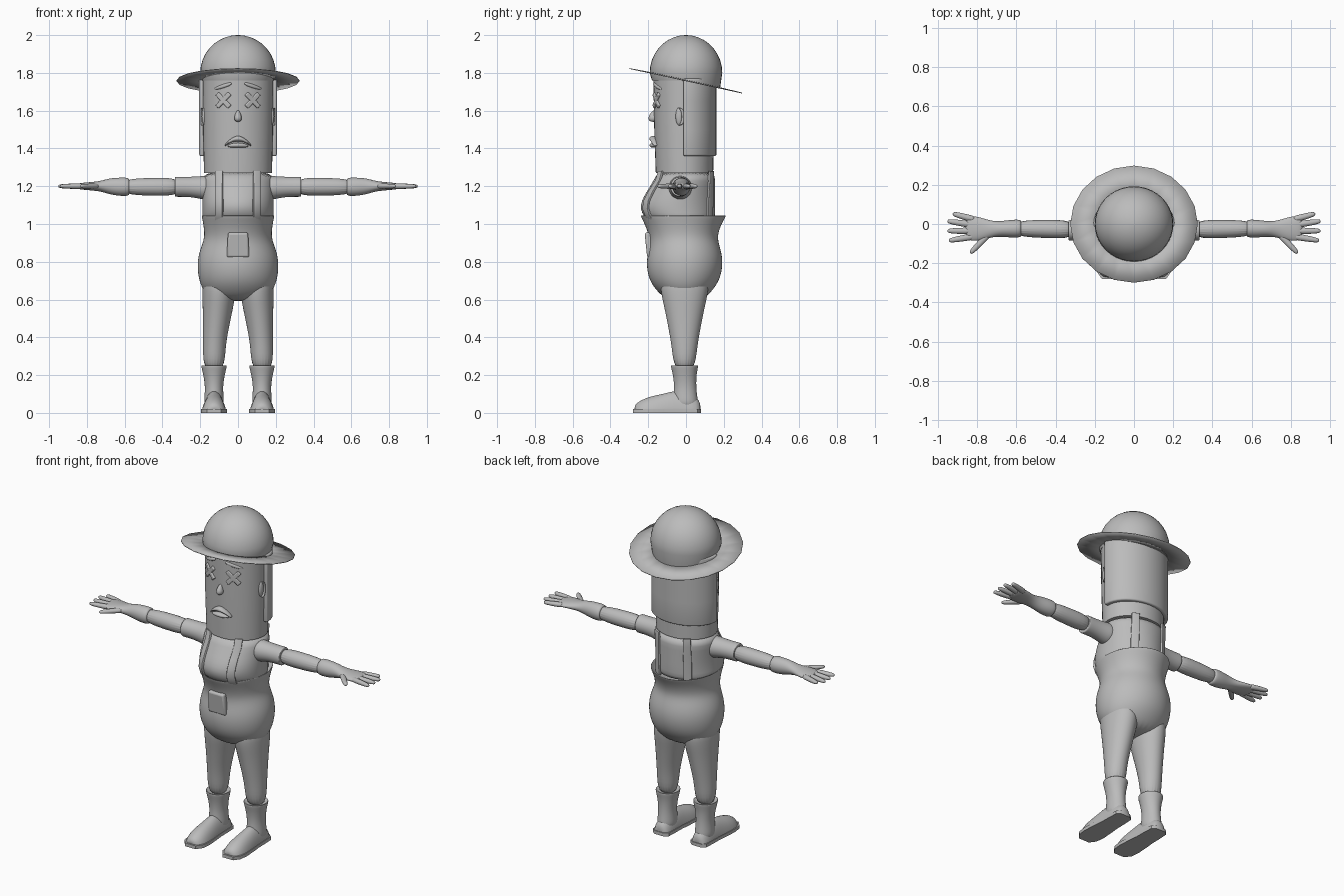
import bpy, bmesh
from math import sin, cos, pi, sqrt, radians
from mathutils import Vector, Matrix

old = bpy.data.objects.get("Cube")
if old:
    bpy.data.objects.remove(old)

GREY = (0.5, 0.5, 0.5, 1)
grey = bpy.data.materials.new("plain grey")
grey.use_nodes = True
grey.diffuse_color = GREY
grey.node_tree.nodes["Principled BSDF"].inputs["Base Color"].default_value = GREY


def finish(name, bm, mirror=False, subsurf=0, bevel=0, thickness=0, angle=40):
    bmesh.ops.recalc_face_normals(bm, faces=bm.faces)
    mesh = bpy.data.meshes.new(name)
    bm.to_mesh(mesh)
    bm.free()
    mesh.materials.append(grey)
    obj = bpy.data.objects.new(name, mesh)
    bpy.context.collection.objects.link(obj)
    bpy.ops.object.select_all(action='DESELECT')
    obj.select_set(True)
    bpy.context.view_layer.objects.active = obj
    bpy.ops.object.shade_smooth_by_angle(angle=radians(180 if subsurf else angle))
    if thickness:
        mod = obj.modifiers.new("Thickness", 'SOLIDIFY')
        mod.thickness = thickness
        mod.offset = 0
    if bevel:
        mod = obj.modifiers.new("Bevel", 'BEVEL')
        mod.width = bevel
        mod.segments = 3
    if subsurf:
        mod = obj.modifiers.new("Smooth", 'SUBSURF')
        mod.levels = mod.render_levels = subsurf
    if mirror:
        mod = obj.modifiers.new("Mirror", 'MIRROR')
        mod.use_mirror_merge = False
    return obj


def loft(name, rings, axis='Z', sides=20, caps=True, subsurf=2, **kw):
    """Skin of ellipses; each ring is (x, y, z, first radius, second radius)."""
    if axis == 'Z':
        u, v = Vector((1, 0, 0)), Vector((0, 1, 0))
    elif axis == 'X':
        u, v = Vector((0, 1, 0)), Vector((0, 0, 1))
    elif axis == 'Y':
        u, v = Vector((1, 0, 0)), Vector((0, 0, 1))
    else:
        v = Vector((0, 0, 1))
        u = v.cross(axis).normalized()
    bm = bmesh.new()
    loops = []
    for x, y, z, ru, rv in rings:
        c = Vector((x, y, z))
        loops.append([bm.verts.new(c + u * ru * cos(2 * pi * i / sides)
                                   + v * rv * sin(2 * pi * i / sides)) for i in range(sides)])
    for a, b in zip(loops, loops[1:]):
        for i in range(sides):
            j = (i + 1) % sides
            bm.faces.new((a[i], a[j], b[j], b[i]))
    if caps:
        bm.faces.new(loops[0])
        bm.faces.new(loops[-1])
    return finish(name, bm, subsurf=subsurf, **kw)


def sheet(name, rows, thickness, bevel, **kw):
    """Grid of points given a thickness."""
    bm = bmesh.new()
    grid = [[bm.verts.new(p) for p in row] for row in rows]
    for a, b in zip(grid, grid[1:]):
        for i in range(len(a) - 1):
            bm.faces.new((a[i], a[i + 1], b[i + 1], b[i]))
    return finish(name, bm, thickness=thickness, bevel=bevel, **kw)


def box(name, bm, place, size):
    bmesh.ops.create_cube(bm, size=1, matrix=place @ Matrix.Diagonal((*size, 1)))


def ball(name, centre, radii, **kw):
    bm = bmesh.new()
    bmesh.ops.create_uvsphere(bm, u_segments=20, v_segments=12, radius=1,
                              matrix=Matrix.Translation(centre) @ Matrix.Diagonal((*radii, 1)))
    return finish(name, bm, angle=180, **kw)


def face_y(x):
    return -0.01 - 0.157 * sqrt(max(0, 1 - (x / 0.185) ** 2))


# Helmet: dome with a lower edge that dips at the back, and a tilted brim
rings = [(0, 0, 1.76, 0.19, 0.18), (0, 0, 1.8, 0.2, 0.192)]
rings += [(0, 0, 1.8 + 0.2 * sin(a), 0.2 * cos(a), 0.192 * cos(a))
          for a in (radians(d) for d in range(10, 90, 10))]
rings.append((0, 0, 2, 0.005, 0.005))
dome = loft("helmet_dome", rings, sides=40, subsurf=0, angle=60)
for vert in dome.data.vertices:
    if vert.co.z < 1.77 and vert.co.y > 0:
        vert.co.z -= 0.24 * vert.co.y
brim = loft("helmet_brim", [(0, 0, 0, 0.165, 0.16), (0, 0, -0.004, 0.325, 0.305)],
            caps=False, subsurf=0, thickness=0.004)
brim.location = (0, 0, 1.762)
brim.rotation_euler = (radians(-12.3), 0, 0)

# Head and the shell of hair around its back
loft("head", [(0, -0.008, 1.27, 0.18, 0.152), (0, -0.01, 1.5, 0.185, 0.158),
              (0, -0.01, 1.78, 0.187, 0.163)], sides=40, subsurf=0)
arc = [pi * (i / 24 * 1.06 - 0.03) for i in range(25)]
sheet("hair", [[(0.191 * cos(a), 0.146 * sin(a), z) for a in arc] for z in (1.36, 1.5, 1.65, 1.77)],
      0.03, 0.009)

# Crossed eyes and sloping brows
bm = bmesh.new()
spot = Matrix.Translation((0.077, face_y(0.077) - 0.002, 1.655)) @ Matrix.Rotation(radians(22), 4, 'Z')
for tilt in (-45, 45):
    box("bar", bm, spot @ Matrix.Rotation(radians(tilt), 4, 'Y'), (0.1, 0.018, 0.025))
finish("crossed_eye", bm, mirror=True, bevel=0.005)
loft("eyebrow", [(x, face_y(x) - 0.002, 1.755 - 0.32 * x, 0.011, r)
                 for x, r in ((0.032, 0.008), (0.06, 0.012), (0.09, 0.012), (0.128, 0.007))],
     axis='X', sides=10, mirror=True)

# Nose, lips and ears
loft("nose", [(0, -0.168, 1.602, 0.006, 0.006), (0, -0.172, 1.585, 0.014, 0.018),
              (0, -0.175, 1.56, 0.024, 0.029), (0, -0.174, 1.54, 0.014, 0.018)], sides=12)
steps = [i / 5 for i in range(-5, 6)]
loft("upper_lip", [(0.07 * t, face_y(0.07 * t) - 0.006, 1.452 - 0.037 * t * t,
                    0.022 - 0.012 * t * t, 0.016 - 0.01 * abs(t)) for t in steps], axis='X', sides=12)
loft("lower_lip", [(0.055 * t, face_y(0.055 * t) - 0.006, 1.417 - 0.004 * t * t,
                    0.021 - 0.012 * t * t, 0.014 - 0.009 * t * t) for t in steps], axis='X', sides=12)
ball("ear", (0.178, -0.035, 1.57), (0.014, 0.02, 0.05), mirror=True)
loft("ear_rim", [(0.188, -0.036 + 0.022 * cos(a), 1.568 + 0.046 * sin(a), 0.009, 0.009)
                 for a in (pi * i / 8 - pi / 2 for i in range(9))],
     axis='Z', sides=8, mirror=True, subsurf=1)

# Shirt with a bulging belly: height, front, back
belly = [(1.0, -0.19, 0.15), (1.04, -0.225, 0.153), (1.08, -0.242, 0.155), (1.12, -0.237, 0.155),
         (1.17, -0.21, 0.155), (1.23, -0.17, 0.155), (1.28, -0.155, 0.155)]
loft("shirt", [(0, (f + b) / 2, z, 0.188, (b - f) / 2) for z, f, b in belly], sides=40, subsurf=1)

# Braces that follow the shirt, front and back
for name, side in (("front_brace", -1), ("back_brace", 1)):
    rows = []
    for z, f, b in belly:
        rows.append([(x, (f + b) / 2 + side * ((b - f) / 2 * sqrt(1 - (x / 0.188) ** 2) + 0.003), z)
                     for x in (0.08, 0.093, 0.106, 0.119)])
    sheet(name, rows, 0.014, 0.003, mirror=True)

# Trousers: flared waistband, seat and legs
waist = [(0.99, -0.19, 0.15, 0.165), (1.042, -0.232, 0.205, 0.187), (1.046, -0.24, 0.213, 0.193),
         (1.038, -0.24, 0.212, 0.193), (0.99, -0.215, 0.183, 0.183), (0.93, -0.195, 0.166, 0.177),
         (0.88, -0.197, 0.18, 0.196), (0.83, -0.207, 0.193, 0.212), (0.77, -0.21, 0.195, 0.217),
         (0.7, -0.195, 0.178, 0.208), (0.64, -0.152, 0.135, 0.182), (0.59, -0.09, 0.08, 0.12)]
loft("trouser_seat", [(0, (f + b) / 2, z, w, (b - f) / 2) for z, f, b, w in waist], sides=28)
loft("trouser_leg", [(0.1, -0.008, 0.74, 0.085, 0.13), (0.1, -0.008, 0.64, 0.09, 0.128),
                     (0.106, -0.008, 0.56, 0.082, 0.108), (0.117, -0.008, 0.45, 0.069, 0.086),
                     (0.126, -0.008, 0.35, 0.06, 0.068), (0.128, -0.008, 0.22, 0.057, 0.055)], mirror=True)
bm = bmesh.new()
box("flap", bm, Matrix.Translation((0, -0.195, 0.89)) @ Matrix.Rotation(radians(6), 4, 'X'),
    (0.12, 0.035, 0.132))
for vert in bm.verts:
    if vert.co.z > 0.9:
        vert.co.x *= 0.88
finish("trouser_pocket", bm, bevel=0.011)

# Boots: flared shaft, rounded foot and a flat sole
loft("boot_shaft", [(0.127, -0.008, 0.24, 0.055, 0.055), (0.127, -0.008, 0.254, 0.066, 0.07),
                    (0.127, -0.008, 0.25, 0.07, 0.075), (0.127, -0.007, 0.205, 0.058, 0.063),
                    (0.127, -0.004, 0.14, 0.047, 0.058), (0.127, -0.004, 0.08, 0.052, 0.065),
                    (0.127, 0, 0.02, 0.055, 0.07)], mirror=True)
foot = [(0.078, 0.03, 0.05), (0.06, 0.052, 0.08), (0, 0.055, 0.115), (-0.06, 0.056, 0.12),
        (-0.12, 0.062, 0.102), (-0.19, 0.066, 0.088), (-0.24, 0.06, 0.068), (-0.275, 0.035, 0.042)]
boot = loft("boot_foot", [(0.127, y, 0, w, h) for y, w, h in foot], axis='Y', subsurf=1, mirror=True)
for vert in boot.data.vertices:
    vert.co.z = max(vert.co.z, 0.012)
bm = bmesh.new()
outline = [(side * w * 1.03, y * 1.02) for side in (1, -1) for y, w, h in foot[::side]]
sole = bm.faces.new([bm.verts.new((0.127 + x, y, 0)) for x, y in outline])
top = bmesh.ops.extrude_face_region(bm, geom=[sole])["geom"]
for vert in (g for g in top if isinstance(g, bmesh.types.BMVert)):
    vert.co.z = 0.02
finish("boot_sole", bm, mirror=True)

# Sleeves, arms and gloves
loft("sleeve", [(0.14, -0.03, 1.19, 0.07, 0.07), (0.2, -0.03, 1.193, 0.058, 0.06),
                (0.26, -0.031, 1.197, 0.052, 0.053), (0.325, -0.032, 1.197, 0.053, 0.054),
                (0.335, -0.032, 1.197, 0.052, 0.053), (0.333, -0.032, 1.197, 0.04, 0.04)],
     axis='X', mirror=True)
loft("arm", [(0.3, -0.028, 1.197, 0.049, 0.049), (0.45, -0.025, 1.197, 0.047, 0.048),
             (0.62, -0.023, 1.197, 0.042, 0.043)], axis='X', mirror=True)
loft("glove", [(0.575, -0.023, 1.197, 0.035, 0.035), (0.577, -0.023, 1.197, 0.047, 0.05),
               (0.63, -0.024, 1.197, 0.046, 0.049), (0.68, -0.025, 1.2, 0.039, 0.043),
               (0.73, -0.026, 1.2, 0.042, 0.027), (0.78, -0.026, 1.2, 0.06, 0.022),
               (0.83, -0.022, 1.2, 0.066, 0.018), (0.86, -0.02, 1.2, 0.055, 0.012)],
     axis='X', mirror=True)
fingers = [("little_finger", (0.81, 0.022), (0.925, 0.053)), ("ring_finger", (0.82, -0.005), (0.952, 0.015)),
           ("middle_finger", (0.82, -0.035), (0.952, -0.035)), ("index_finger", (0.81, -0.062), (0.945, -0.085)),
           ("thumb", (0.735, -0.045), (0.835, -0.15))]
for name, base, tip in fingers:
    a, b = Vector((*base, 1.2)), Vector((*tip, 1.2))
    loft(name, [(*a.lerp(b, t), 0.016 * r, 0.014 * r)
                for t, r in ((0, 1.1), (0.3, 1.1), (0.6, 1), (0.88, 0.85), (1, 0.5))],
         axis=(b - a).normalized(), sides=10, mirror=True, subsurf=1)
